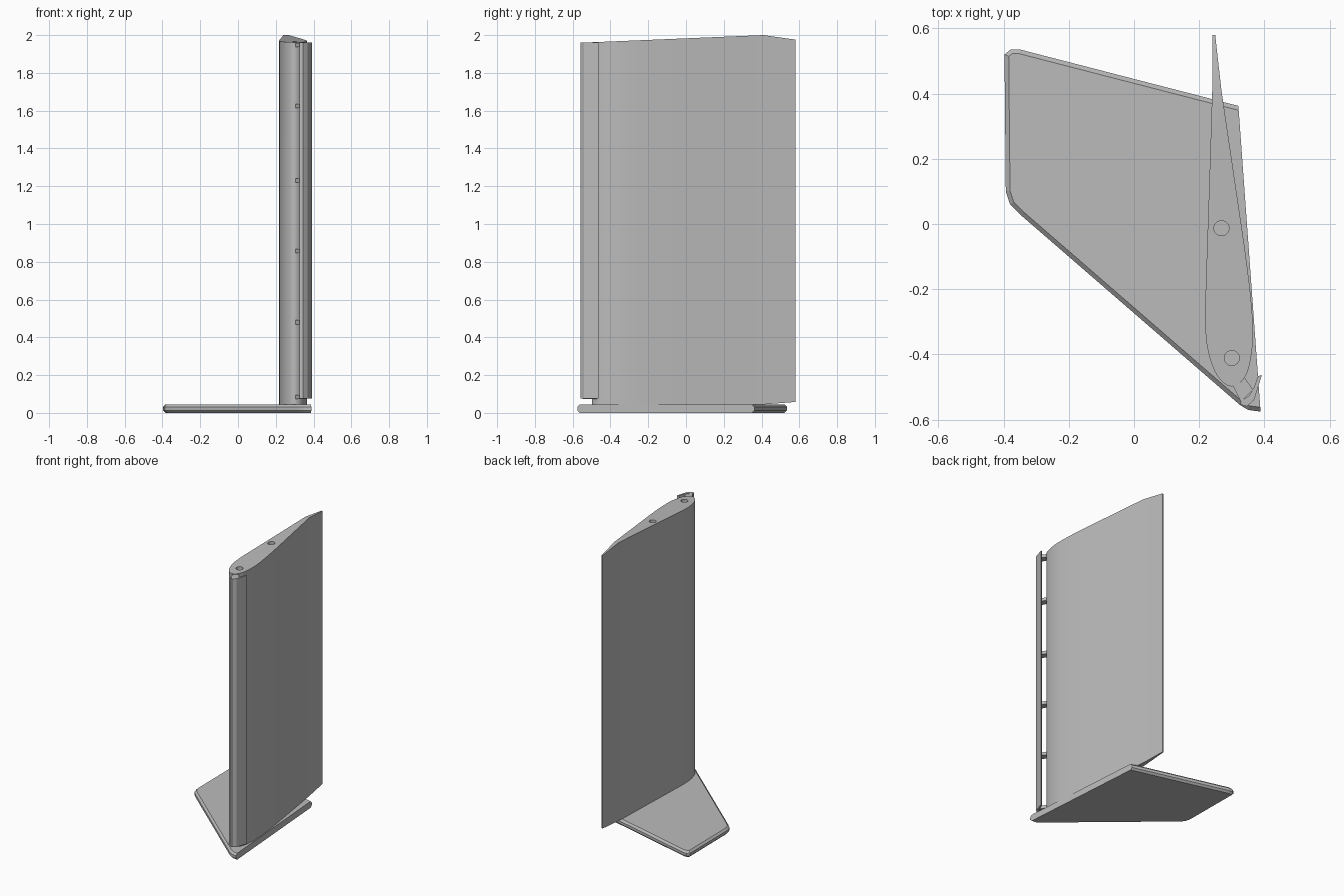
import bpy, bmesh, math
from mathutils import Vector

if "Cube" in bpy.data.objects:
    bpy.data.objects.remove(bpy.data.objects["Cube"])

GREY = (0.5, 0.5, 0.5, 1)
mat = bpy.data.materials.new("plain_grey")
mat.use_nodes = True
mat.diffuse_color = GREY
mat.node_tree.nodes["Principled BSDF"].inputs["Base Color"].default_value = GREY


def finish(name, bm, smooth=False):
    bmesh.ops.recalc_face_normals(bm, faces=bm.faces)
    mesh = bpy.data.meshes.new(name)
    bm.to_mesh(mesh)
    bm.free()
    mesh.materials.append(mat)
    ob = bpy.data.objects.new(name, mesh)
    bpy.context.collection.objects.link(ob)
    if smooth:
        shade(ob)
    return ob


def activate(ob):
    bpy.ops.object.select_all(action='DESELECT')
    ob.select_set(True)
    bpy.context.view_layer.objects.active = ob


def shade(ob):
    activate(ob)
    bpy.ops.object.shade_smooth_by_angle(angle=math.radians(28))


def prism(bm, outline, z0, z1):
    """Extrude a plan outline between two heights."""
    low = [bm.verts.new((x, y, z0)) for x, y in outline]
    face = bm.faces.new(low)
    made = bmesh.ops.extrude_face_region(bm, geom=[face])["geom"]
    top = [v for v in made if isinstance(v, bmesh.types.BMVert)]
    bmesh.ops.translate(bm, verts=top, vec=(0, 0, z1 - z0))


def spline(points, steps):
    """Catmull-Rom curve through the given points."""
    pts = [Vector(p) for p in points]
    pts = [2 * pts[0] - pts[1]] + pts + [2 * pts[-1] - pts[-2]]
    out = []
    for a, b, c, d in zip(pts, pts[1:], pts[2:], pts[3:]):
        for i in range(steps):
            t = i / steps
            out.append(0.5 * (2 * b + (c - a) * t + (2 * a - 5 * b + 4 * c - d) * t ** 2
                              + (3 * b - a - 3 * c + d) * t ** 3))
    return out + [pts[-2]]


# End plate: bevelled all round except its straight inner edge
plate = [(0.32, 0.362), (-0.35, 0.535), (-0.378, 0.535), (-0.397, 0.52), (-0.393, 0.1),
         (-0.38, 0.06), (-0.35, 0.03), (0.325, -0.555), (0.35, -0.57), (0.388, -0.575)]
bm = bmesh.new()
prism(bm, plate, 0, 0.045)
rim = [e for e in bm.edges
       if abs(e.verts[0].co.z - e.verts[1].co.z) < 0.001
       and not all(v.co.x > 0.31 and (v.co.y > 0.3 or v.co.x > 0.38) for v in e.verts)]
bmesh.ops.bevel(bm, geom=rim, offset=0.013, segments=1, affect='EDGES')
finish("end_plate", bm)

# Main wing: aerofoil plan with ends that break at a kink line near the tail
KINK = 0.41
nose = spline([(0.24, KINK), (0.23, 0.1), (0.22, -0.2), (0.218, -0.3), (0.227, -0.39),
               (0.255, -0.465), (0.298, -0.498), (0.34, -0.47), (0.36, -0.4),
               (0.364, -0.3), (0.347, -0.13), (0.308, 0.14), (0.268, KINK)], 4)
tail = [(0.249, 0.58), (0.241, 0.58)]


def top_z(y):
    return 1.962 + 0.038 * (y + 0.5) / (KINK + 0.5) if y <= KINK else 1.976


bm = bmesh.new()
loop = [tuple(p) for p in nose] + tail
low = [bm.verts.new((x, y, 0.045 if y <= KINK else 0.058)) for x, y in loop]
high = [bm.verts.new((x, y, top_z(y))) for x, y in loop]
n = len(nose)
for ring in (low, high):
    bm.faces.new(ring[:n])
    bm.faces.new(ring[n - 1:] + ring[:1])
for i in range(len(loop)):
    j = (i + 1) % len(loop)
    bm.faces.new((low[i], low[j], high[j], high[i]))
wing = finish("main_wing", bm)

# Round mounting holes in the wing tip
for x, y in ((0.268, -0.013), (0.3, -0.411)):
    bpy.ops.mesh.primitive_cylinder_add(vertices=32, radius=0.023, depth=0.2, location=(x, y, 1.975))
    cutter = bpy.context.object
    cutter.name = "hole_cutter"
    cutter.hide_render = True
    activate(wing)
    mod = wing.modifiers.new("hole", 'BOOLEAN')
    mod.operation = 'DIFFERENCE'
    mod.solver = 'EXACT'
    mod.object = cutter
    bpy.ops.object.modifier_apply(modifier=mod.name)
    bpy.data.objects.remove(cutter)
shade(wing)

# Slat: thin curved strip ahead of the wing nose
slat = [(0.325, -0.553), (0.345, -0.559), (0.368, -0.54), (0.379, -0.505), (0.392, -0.462),
        (0.38, -0.467), (0.367, -0.503), (0.352, -0.527), (0.33, -0.541)]
bm = bmesh.new()
prism(bm, slat, 0.075, 1.96)
finish("slat", bm)

# Brackets joining the slat to the wing
bracket = [(0.298, -0.485), (0.328, -0.545), (0.365, -0.508), (0.335, -0.465)]
for z in (0.085, 0.48, 0.857, 1.23, 1.625, 1.947):
    bm = bmesh.new()
    prism(bm, bracket, z - 0.011, z + 0.011)
    finish("slat_bracket", bm)
